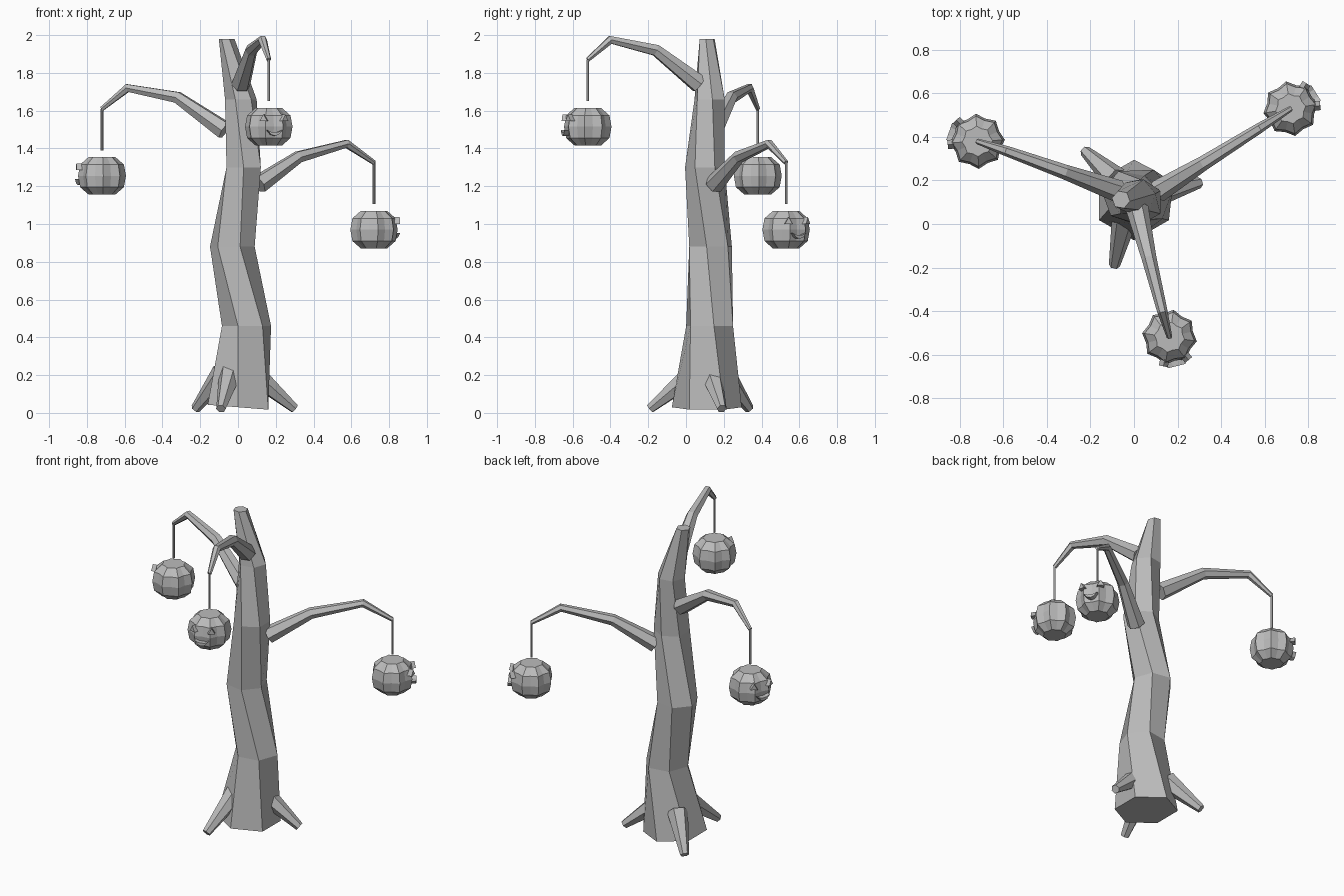
import bpy, bmesh
from math import sin, cos, pi, radians, atan2
from mathutils import Vector, Matrix

if "Cube" in bpy.data.objects:
    bpy.data.objects.remove(bpy.data.objects["Cube"])

grey = bpy.data.materials.new("plain_grey")
grey.use_nodes = True
grey.diffuse_color = (0.5, 0.5, 0.5, 1)
grey.node_tree.nodes["Principled BSDF"].inputs["Base Color"].default_value = (0.5, 0.5, 0.5, 1)


def finish(name, bm):
    bmesh.ops.recalc_face_normals(bm, faces=bm.faces[:])
    mesh = bpy.data.meshes.new(name)
    bm.to_mesh(mesh)
    bm.free()
    mesh.materials.append(grey)
    obj = bpy.data.objects.new(name, mesh)
    bpy.context.collection.objects.link(obj)
    return obj


def skin(bm, rings):
    """Join rings of points into a closed, capped surface."""
    loops = [[bm.verts.new(p) for p in ring] for ring in rings]
    n = len(loops[0])
    for a, b in zip(loops, loops[1:]):
        for i in range(n):
            j = (i + 1) % n
            bm.faces.new((a[i], a[j], b[j], b[i]))
    bm.faces.new(loops[0][::-1])
    bm.faces.new(loops[-1])
    return loops


def limb(name, path, radii, sides=6):
    """Tapered tube along a path that lies in an upright plane."""
    pts = [Vector(p) for p in path]
    run = pts[-1] - pts[0]
    side = Vector((-run.y, run.x, 0)).normalized()
    rings = []
    for i, (p, r) in enumerate(zip(pts, radii)):
        t = Vector((0, 0, 0))
        if i:
            t += (p - pts[i - 1]).normalized()
        if i < len(pts) - 1:
            t += (pts[i + 1] - p).normalized()
        up = side.cross(t.normalized())
        rings.append([p + r * (side * cos(a) + up * sin(a))
                      for a in (2 * pi * k / sides for k in range(sides))])
    bm = bmesh.new()
    skin(bm, rings)
    return finish(name, bm)


# Trunk: six-sided rings (x, y, z, radius, turn) that twist as they rise
trunk_rings = [
    (0.0, 0.11, 0.03, 0.185, -30), (0.045, 0.125, 0.46, 0.132, -50),
    (-0.03, 0.13, 0.88, 0.12, -70), (0.03, 0.10, 1.30, 0.105, -90),
    (0.015, 0.125, 1.66, 0.085, -110), (-0.06, 0.112, 1.98, 0.042, -130),
]
rings = []
for x, y, z, r, turn in trunk_rings:
    angles = [radians(turn + 60 * k) for k in range(6)]
    rings.append([Vector((x + r * cos(a), y + r * sin(a), z)) for a in angles])
for p in rings[0]:
    p.z += -0.08 * p.x
bm = bmesh.new()
skin(bm, rings)
finish("trunk", bm)

# Roots
for name, start, tip in [
    ("front_root", (-0.04, 0.04, 0.21), (-0.09, -0.19, 0.022)),
    ("left_root", (0.08, 0.13, 0.21), (0.30, 0.19, 0.022)),
    ("back_root", (-0.08, 0.20, 0.21), (-0.225, 0.335, 0.022)),
]:
    limb(name, (start, tip), (0.062, 0.026))


def place(azimuth, radius, z):
    return Vector((radius * cos(azimuth), radius * sin(azimuth), z))


def lantern(name, centre, facing):
    """Eight-lobed gourd with a raised face."""
    move = Matrix.Translation(centre) @ Matrix.Rotation(facing, 4, "Z")
    bm = bmesh.new()
    profile = [(-0.1, 0.07), (-0.06, 0.116), (0, 0.127), (0.06, 0.116), (0.1, 0.07)]
    loops = skin(bm, [[place(pi * k / 8, r * (1 if k % 2 else 0.87), z)
                       for k in range(16)] for z, r in profile])
    caps = [f for f in bm.faces if len(f.verts) == 16]
    bmesh.ops.poke(bm, faces=caps)
    bm.transform(move)
    finish(name, bm)

    # Eyes and smile: flat outlines pushed out through the skin
    eye = [(-0.021, -0.014), (0.021, -0.014), (0, 0.022)]
    smile = [(-0.042, 0.012), (-0.02, -0.012), (0.0, -0.018), (0.02, -0.012),
             (0.042, 0.012), (0.018, 0.002), (-0.018, 0.002)]
    for part, outline, turn, height in [("right_eye", eye, -26, 0.044),
                                        ("left_eye", eye, 26, 0.044),
                                        ("mouth", smile, 0, -0.03)]:
        bm = bmesh.new()
        skin(bm, [[Vector((d, u, v + height)) for u, v in outline]
                  for d in (0.095, 0.137)])
        bm.transform(move @ Matrix.Rotation(radians(turn), 4, "Z"))
        finish(name + "_" + part, bm)


# Branches, each with a cord and a hanging lantern
branches = {
    "front": [(0.015, 0.07, 1.74), (0.07, -0.16, 1.92), (0.13, -0.40, 1.975), (0.163, -0.52, 1.87)],
    "left": [(0.11, 0.15, 1.21), (0.32, 0.28, 1.355), (0.575, 0.44, 1.425), (0.72, 0.53, 1.325)],
    "right": [(-0.07, 0.15, 1.495), (-0.32, 0.24, 1.67), (-0.585, 0.335, 1.72), (-0.72, 0.38, 1.61)],
}
for side, path in branches.items():
    limb(side + "_branch", path, (0.052, 0.034, 0.024, 0.013))
    start, tip = Vector(path[0]), Vector(path[-1])
    bm = bmesh.new()
    skin(bm, [[tip + place(pi * k / 3, 0.007, z) for k in range(6)]
              for z in (-0.22, 0.0)])
    finish(side + "_cord", bm)
    run = tip - start
    lantern(side + "_lantern", tip - Vector((0, 0, 0.355)), atan2(run.y, run.x))
